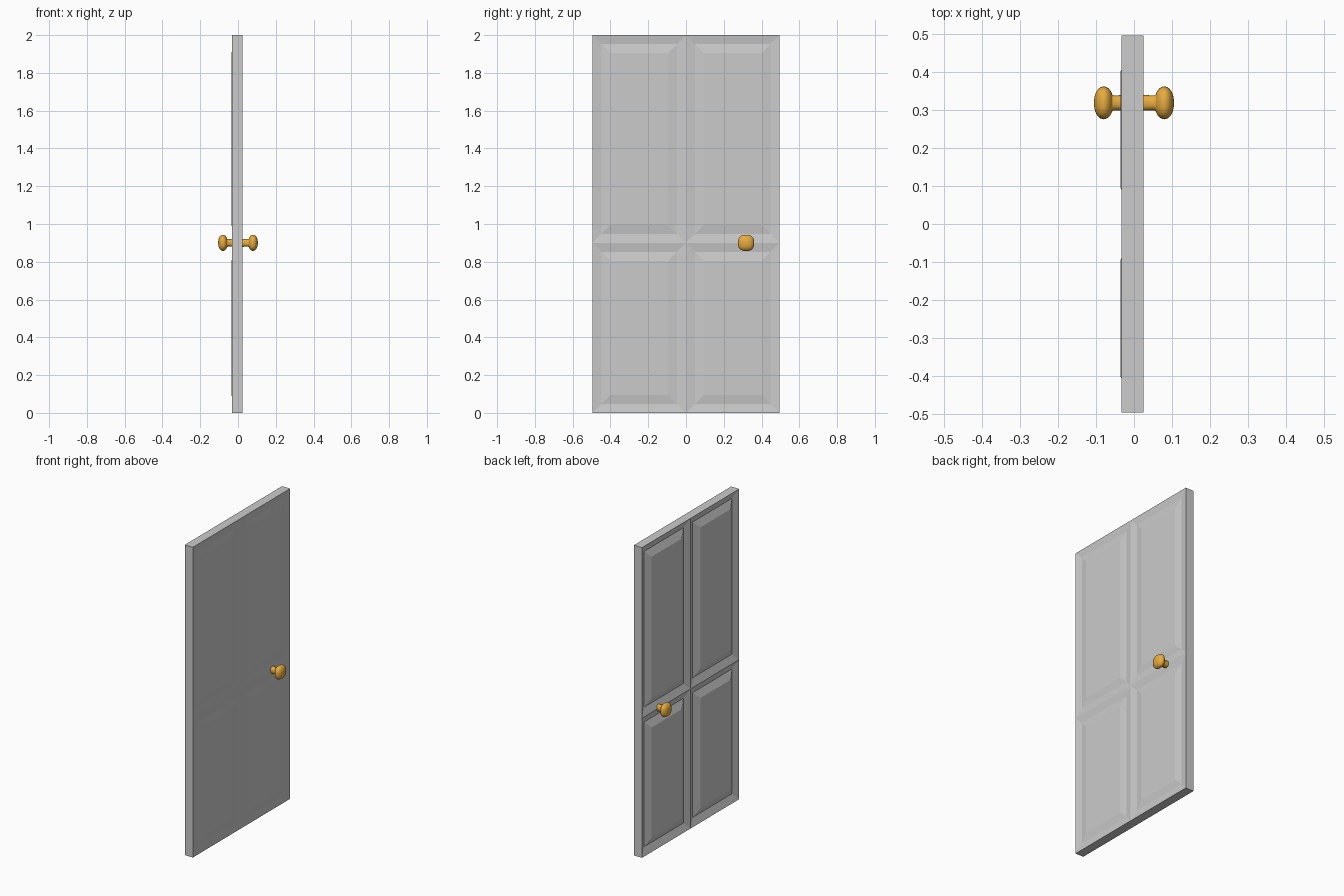
import bpy, bmesh, math

if "Cube" in bpy.data.objects:
    bpy.data.objects.remove(bpy.data.objects["Cube"])

YS = (-0.495, 0.0, 0.495)   # stile / centre ridge positions
ZS = (0.0, 0.9, 2.0)        # bottom, lock ridge, top


def add_object(name, bm, mat=None):
    bmesh.ops.recalc_face_normals(bm, faces=bm.faces)
    me = bpy.data.meshes.new(name)
    bm.to_mesh(me)
    bm.free()
    ob = bpy.data.objects.new(name, me)
    bpy.context.collection.objects.link(ob)
    if mat:
        me.materials.append(mat)
    return ob


def stack(bm, rings):
    """Skin consecutive closed rings and return their vertices."""
    loops = [[bm.verts.new(p) for p in ring] for ring in rings]
    for a, b in zip(loops, loops[1:]):
        for i in range(len(a)):
            j = (i + 1) % len(a)
            bm.faces.new((a[i], a[j], b[j], b[i]))
    return loops


def rect(x, y0, y1, z0, z1, inset):
    return [(x, y0 + inset, z0 + inset), (x, y1 - inset, z0 + inset),
            (x, y1 - inset, z1 - inset), (x, y0 + inset, z1 - inset)]


# Door slab: four raised-field panels per side (rim, groove, field depths)
bm = bmesh.new()
for rim, groove, field in ((-0.033, -0.014, -0.0355), (0.025, 0.018, 0.025)):
    for y0, y1 in zip(YS, YS[1:]):
        for z0, z1 in zip(ZS, ZS[1:]):
            loops = stack(bm, [rect(rim, y0, y1, z0, z1, 0.0),
                               rect(groove, y0, y1, z0, z1, 0.048),
                               rect(field, y0, y1, z0, z1, 0.095)])
            bm.faces.new(loops[-1])
bmesh.ops.remove_doubles(bm, verts=bm.verts, dist=1e-5)
# Outer edges of the slab join the two sides
bmesh.ops.bridge_loops(bm, edges=[e for e in bm.edges if e.is_boundary])
add_object("door_panel", bm)

# Door knobs: softly squared cross-section, one on each side
brass = bpy.data.materials.new("brass")
brass.diffuse_color = (0.8, 0.41, 0.05, 1.0)
brass.use_nodes = True
brass.node_tree.nodes["Principled BSDF"].inputs["Base Color"].default_value = brass.diffuse_color


def knob_ring(x, r, n=32, power=2.5):
    pts = []
    for i in range(n):
        a = 2 * math.pi * i / n
        c, s = math.cos(a), math.sin(a)
        k = r / (abs(c) ** power + abs(s) ** power) ** (1 / power)
        pts.append((x, 0.318 + k * c, 0.9 + k * s))
    return pts


profile = [(0.005, 0.021), (0.03, 0.0205), (0.052, 0.0195), (0.0555, 0.021)]
for i in range(3, 20):
    t = math.pi * i / 20
    profile.append((0.0795 - 0.0255 * math.cos(t), 0.043 * math.sin(t) ** 0.9))

for side, name in ((1, "knob_right"), (-1, "knob_left")):
    bm = bmesh.new()
    loops = stack(bm, [knob_ring(side * x, r) for x, r in profile])
    bm.faces.new(loops[0])
    bm.faces.new(loops[-1])
    ob = add_object(name, bm, brass)
    for p in ob.data.polygons:
        p.use_smooth = True
